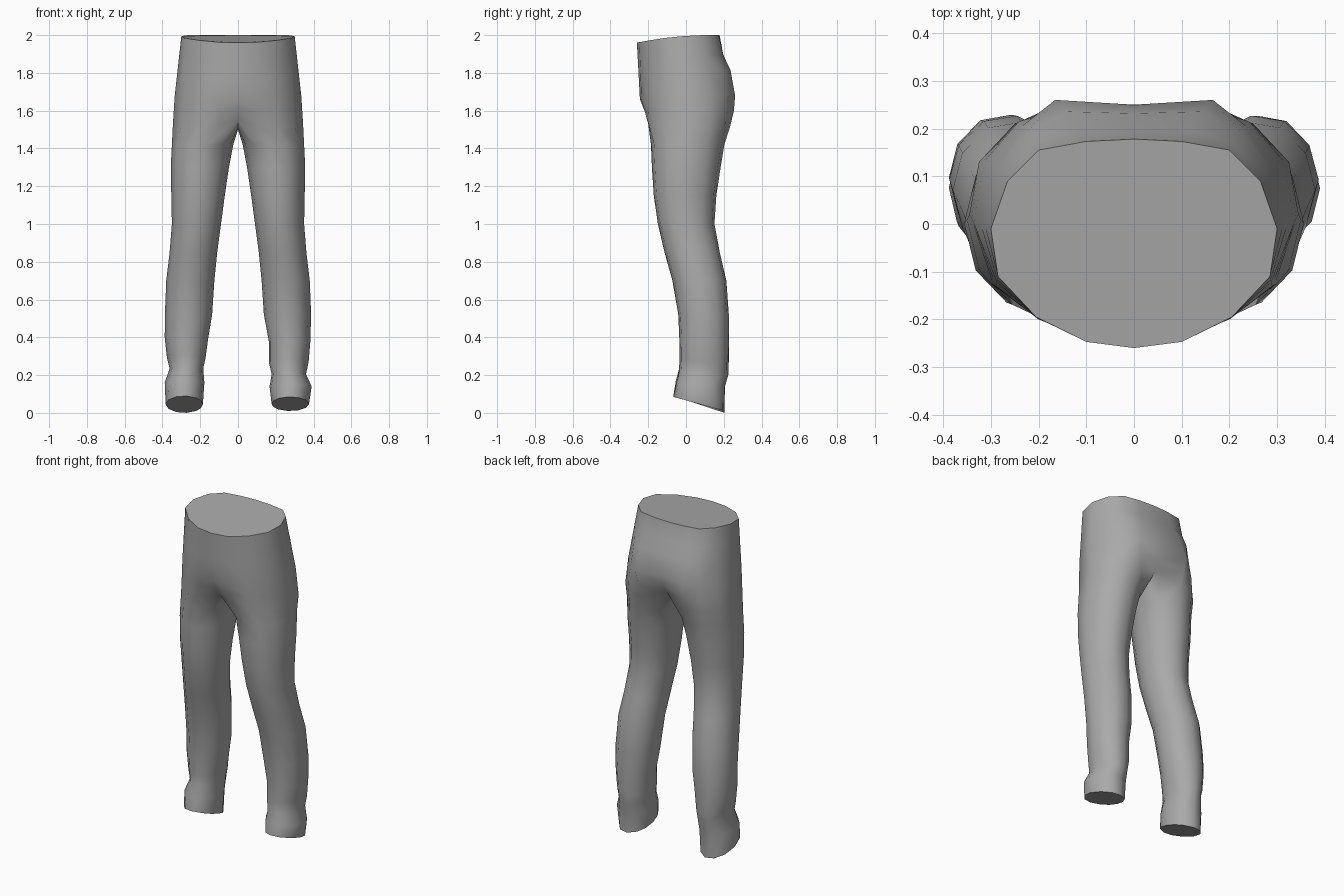
import bpy, bmesh, math

if "Cube" in bpy.data.objects:
    bpy.data.objects.remove(bpy.data.objects["Cube"])

# Half outlines of the hips, front centre -> side -> back centre: (x, y, z)
WAIST = [(0, -.26, 1.96), (.1, -.247, 1.962), (.205, -.195, 1.972), (.285, -.11, 1.985),
         (.30, -.01, 1.995), (.265, .09, 2.0), (.2, .155, 2.0), (.1, .173, 2.0), (0, .178, 2.0)]
HIP = [(0, -.244, 1.66), (.1, -.236, 1.66), (.2, -.2, 1.67), (.29, -.13, 1.68),
       (.335, 0, 1.68), (.305, .13, 1.68), (.235, .205, 1.68), (.165, .26, 1.68), (0, .25, 1.69)]
SEAT = [(0, -.18, 1.55), (.1, -.2, 1.53), (.2, -.195, 1.52), (.3, -.125, 1.52),
        (.345, .02, 1.52), (.325, .13, 1.52), (.25, .21, 1.52), (.14, .235, 1.52), (0, .19, 1.57)]
CROTCH = [(0, .11, 1.515), (0, .01, 1.5), (0, -.1, 1.51)]

# Leg sections: z front, z back, inner x, outer x, front y, back y
LEG = [(1.42, 1.42, .025, .35, -.187, .205), (1.3, 1.3, .048, .356, -.182, .185),
       (1.15, 1.15, .07, .353, -.172, .162), (1.0, 1.0, .09, .35, -.15, .152),
       (.85, .85, .11, .362, -.115, .18), (.7, .7, .125, .38, -.073, .215),
       (.52, .52, .137, .387, -.042, .228)]
# Crumpled ankles, a little different on each side
ANKLE = {1: [(.38, .38, .163, .383, -.036, .228), (.28, .26, .163, .374, -.035, .226),
             (.21, .2, .178, .36, -.04, .225), (.15, .13, .167, .39, -.055, .205),
             (.085, .01, .178, .376, -.068, .205)],
         -1: [(.4, .4, .157, .388, -.036, .23), (.3, .28, .172, .376, -.033, .228),
              (.24, .23, .184, .362, -.036, .226), (.17, .15, .178, .388, -.055, .207),
              (.09, .0, .186, .383, -.068, .205)]}
ANGLES = [-130 + 32.5 * i for i in range(9)] + [155, 180, 205]


def blend(a, b, t, bulge_back):
    """Outline between two hip outlines; bulge pushes the back outward."""
    out = []
    for i, (p, q) in enumerate(zip(a, b)):
        v = [p[k] + (q[k] - p[k]) * t for k in range(3)]
        if i >= 6:
            v[1] += bulge_back
        out.append(tuple(v))
    return out


def section(zf, zb, x0, x1, y0, y1):
    """Tilted oval leg section."""
    pts = []
    for a in ANGLES:
        c, s = math.cos(math.radians(a)), math.sin(math.radians(a))
        f = (s + 1) / 2
        pts.append(((x0 + x1) / 2 + c * (x1 - x0) / 2,
                    (y0 + y1) / 2 + s * (y1 - y0) / 2, zf + (zb - zf) * f))
    return pts


def loft(bm, rings, closed):
    rows = [[bm.verts.new(p) for p in r] for r in rings]
    for a, b in zip(rows, rows[1:]):
        n = len(a)
        for i in range(n if closed else n - 1):
            j = (i + 1) % n
            bm.faces.new((a[i], a[j], b[j], b[i]))


bm = bmesh.new()
for side in (1, -1):
    def flip(rings):
        return [[(x * side, y, z) for x, y, z in r] for r in rings]
    # Waist to seat
    loft(bm, flip([WAIST, blend(WAIST, HIP, .33, -.005), blend(WAIST, HIP, .58, .012),
                   HIP, blend(HIP, SEAT, .5, .006), SEAT]), False)
    # Crotch to cuff
    loft(bm, flip([SEAT + CROTCH] + [section(*r) for r in LEG + ANKLE[side]]), True)

# Weld the halves, close the waist and cuffs
bmesh.ops.remove_doubles(bm, verts=bm.verts[:], dist=.0005)
bmesh.ops.holes_fill(bm, edges=[e for e in bm.edges if e.is_boundary], sides=0)
bmesh.ops.recalc_face_normals(bm, faces=bm.faces[:])

mesh = bpy.data.meshes.new("trousers")
bm.to_mesh(mesh)
bm.free()
trousers = bpy.data.objects.new("trousers", mesh)
bpy.context.collection.objects.link(trousers)

grey = bpy.data.materials.new("grey_cloth")
grey.diffuse_color = (.4, .4, .4, 1)
grey.use_nodes = True
grey.node_tree.nodes["Principled BSDF"].inputs["Base Color"].default_value = grey.diffuse_color
mesh.materials.append(grey)

bpy.context.view_layer.objects.active = trousers
trousers.select_set(True)
bpy.ops.object.shade_smooth_by_angle(angle=math.radians(60))
